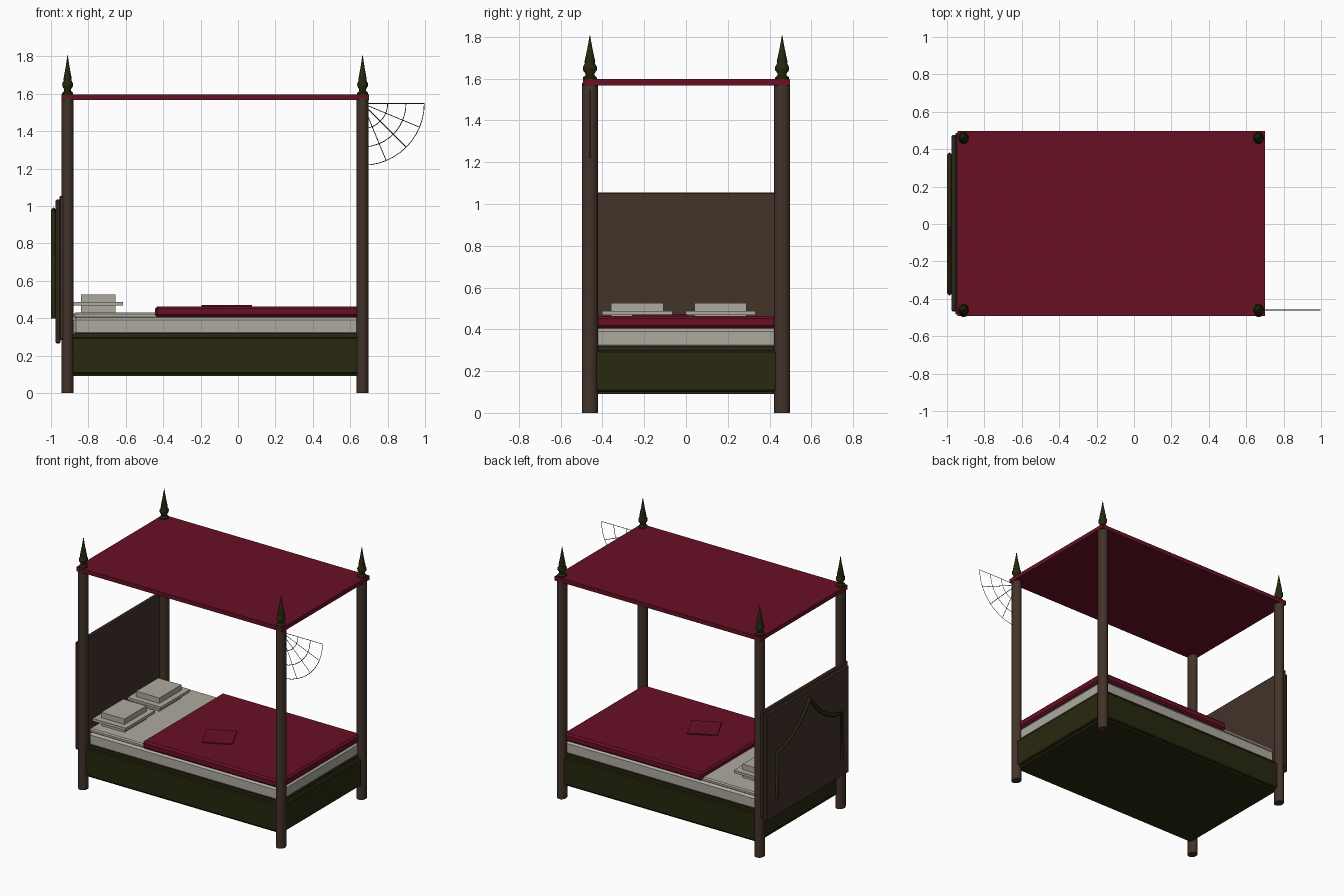
import bpy, bmesh, math
from mathutils import Vector

cube = bpy.data.objects.get("Cube")
if cube:
    bpy.data.objects.remove(cube, do_unlink=True)


def material(name, rgb):
    m = bpy.data.materials.new(name)
    m.use_nodes = True
    m.diffuse_color = (*rgb, 1)
    m.node_tree.nodes["Principled BSDF"].inputs["Base Color"].default_value = (*rgb, 1)
    return m


RED = material("crimson cloth", (0.14, 0.005, 0.018))
BROWN = material("brown wood", (0.056, 0.033, 0.022))
OLIVE = material("dark olive wood", (0.021, 0.021, 0.005))
LINEN = material("grey linen", (0.42, 0.40, 0.35))
THREAD = material("dark thread", (0.07, 0.065, 0.06))


def link(name, data, mat):
    ob = bpy.data.objects.new(name, data)
    bpy.context.collection.objects.link(ob)
    data.materials.append(mat)
    return ob


def box(name, mat, xs, ys, zs, bevel=0.0, turn=0.0):
    """Box from its ranges on each axis, optionally bevelled and turned about z."""
    lo, hi = Vector((xs[0], ys[0], zs[0])), Vector((xs[1], ys[1], zs[1]))
    size = hi - lo
    bm = bmesh.new()
    bmesh.ops.create_cube(bm, size=1)
    bmesh.ops.scale(bm, vec=size, verts=bm.verts)
    me = bpy.data.meshes.new(name)
    bm.to_mesh(me)
    bm.free()
    ob = link(name, me, mat)
    ob.location = (lo + hi) / 2
    ob.rotation_euler.z = turn
    if bevel:
        mod = ob.modifiers.new("bevel", "BEVEL")
        mod.width, mod.segments = bevel, 1
    return ob


def lathe(name, mat, profile, x, y, sides=16):
    """Turned part from (radius, z) points, slightly wider along y."""
    bm = bmesh.new()
    rings = []
    for r, z in profile:
        rings.append([bm.verts.new((0.85 * r * math.cos(a), r * math.sin(a), z))
                      for a in (math.tau * i / sides for i in range(sides))])
    for a, b in zip(rings, rings[1:]):
        for i in range(sides):
            j = (i + 1) % sides
            bm.faces.new((a[i], a[j], b[j], b[i]))
    bm.faces.new(rings[0][::-1])
    bm.faces.new(rings[-1])
    me = bpy.data.meshes.new(name)
    bm.to_mesh(me)
    bm.free()
    ob = link(name, me, mat)
    ob.location = (x, y, 0)
    bpy.ops.object.select_all(action="DESELECT")
    ob.select_set(True)
    bpy.context.view_layer.objects.active = ob
    bpy.ops.object.shade_smooth_by_angle(angle=math.radians(40))
    return ob


def wire(name, mat, paths, depth):
    cu = bpy.data.curves.new(name, "CURVE")
    cu.dimensions = "3D"
    cu.bevel_depth, cu.bevel_resolution = depth, 0
    cu.use_fill_caps = True
    for pts in paths:
        sp = cu.splines.new("POLY")
        sp.points.add(len(pts) - 1)
        for p, co in zip(sp.points, pts):
            p.co = (*co, 1)
    return link(name, cu, mat)


# Posts and finials
HEAD, FOOT, SIDE = -0.911, 0.666, 0.46
finial = [(0.034, 1.59), (0.034, 1.605), (0.022, 1.615), (0.022, 1.625),
          (0.033, 1.64), (0.034, 1.655), (0.024, 1.672), (0.026, 1.68),
          (0.013, 1.74), (0.001, 1.807)]
for end, x in (("head", HEAD), ("foot", FOOT)):
    for side, y in (("right", -SIDE), ("left", SIDE)):
        lathe(f"{end}_{side}_post", BROWN, [(0.038, 0), (0.038, 1.58)], x, y)
        lathe(f"{end}_{side}_finial", OLIVE, finial, x, y, 12)

# Canopy
box("canopy", RED, (-0.945, 0.70), (-0.492, 0.497), (1.567, 1.597))

# Bed frame with raised panels
box("bed_frame", OLIVE, (-0.89, 0.66), (-0.455, 0.455), (0.09, 0.318))
box("side_panels", OLIVE, (-0.896, 0.65), (-0.475, 0.475), (0.103, 0.298), 0.006)
box("end_panels", OLIVE, (-0.90, 0.682), (-0.44, 0.44), (0.103, 0.298), 0.006)

# Mattress, blanket and a folded cloth
box("mattress", LINEN, (-0.88, 0.655), (-0.448, 0.448), (0.31, 0.405), 0.015)
box("mattress_top", LINEN, (-0.88, 0.645), (-0.438, 0.438), (0.40, 0.43), 0.008)
box("blanket", RED, (-0.443, 0.662), (-0.457, 0.457), (0.407, 0.464), 0.012)
box("folded_cloth", RED, (-0.16, 0.04), (-0.225, -0.025), (0.462, 0.472),
    turn=math.radians(27))

# Pillows: a block with a flange around its middle
for side, y in (("right", -0.233), ("left", 0.165)):
    box(f"{side}_pillow", LINEN, (-0.84, -0.655), (y - 0.125, y + 0.125), (0.425, 0.526))
    box(f"{side}_pillow_flange", LINEN, (-0.88, -0.615), (y - 0.168, y + 0.168), (0.468, 0.487))

# Headboard and its arch moulding
box("headboard", BROWN, (-0.955, -0.928), (-0.485, 0.487), (0.285, 1.055), 0.006)
box("headboard_back", BROWN, (-0.975, -0.95), (-0.467, 0.475), (0.265, 1.035), 0.006)
half = [(0.37, 0.40), (0.37, 0.73), (0.29, 0.745), (0.21, 0.78),
        (0.12, 0.84), (0.06, 0.90), (0.025, 0.945)]
arch = [(-0.986, y, z) for y, z in half] + [(-0.986, 0, 0.98)]
arch += [(-0.986, -y, z) for y, z in reversed(half)]
wire("headboard_moulding", OLIVE, [arch], 0.0135)

# Cobweb fan at the front foot post
RADII = (0.134, 0.232, 0.33)


def web_point(r, deg):
    a = math.radians(deg)
    return (FOOT + r * math.cos(a), -SIDE, 1.548 - r * math.sin(a))


spokes = [[web_point(0, k * 22.5), web_point(RADII[-1], k * 22.5)] for k in range(5)]
arcs = [[web_point(r, d * 7.5) for d in range(13)] for r in RADII]
wire("cobweb", THREAD, spokes + arcs, 0.002)
